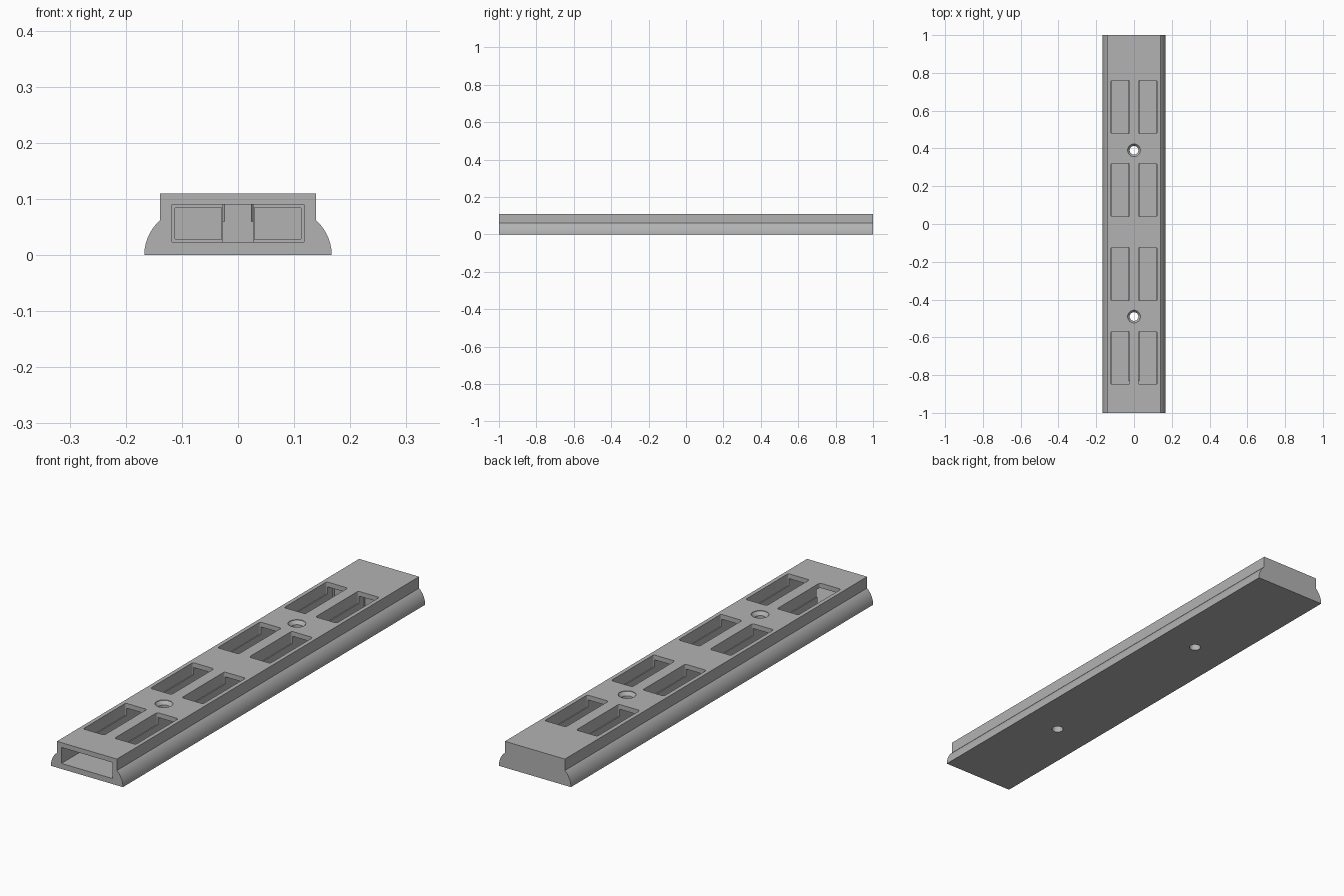
import bpy, bmesh, math
from mathutils import Vector

cube = bpy.data.objects.get("Cube")
if cube:
    bpy.data.objects.remove(cube, do_unlink=True)

grey = bpy.data.materials.new("plain grey")
grey.use_nodes = True
COLOUR = (0.45, 0.45, 0.45, 1)
grey.diffuse_color = COLOUR
grey.node_tree.nodes["Principled BSDF"].inputs["Base Color"].default_value = COLOUR


def finish(name, bm):
    bmesh.ops.recalc_face_normals(bm, faces=bm.faces[:])
    mesh = bpy.data.meshes.new(name)
    bm.to_mesh(mesh)
    bm.free()
    mesh.materials.append(grey)
    obj = bpy.data.objects.new(name, mesh)
    bpy.context.collection.objects.link(obj)
    return obj


def prism(name, outline, axis, lo, hi):
    """Extrude a closed 2D outline along y (outline in xz) or z (outline in xy)."""
    bm = bmesh.new()
    if axis == "y":
        points = [Vector((a, lo, b)) for a, b in outline]
        travel = Vector((0, hi - lo, 0))
    else:
        points = [Vector((a, b, lo)) for a, b in outline]
        travel = Vector((0, 0, hi - lo))
    face = bm.faces.new([bm.verts.new(p) for p in points])
    result = bmesh.ops.extrude_face_region(bm, geom=[face])
    moved = [v for v in result["geom"] if isinstance(v, bmesh.types.BMVert)]
    bmesh.ops.translate(bm, verts=moved, vec=travel)
    return finish(name, bm)


def rounded_rect(cx, cy, w, h, r, steps=4):
    pts = []
    for quarter, (sx, sy) in enumerate([(1, 1), (-1, 1), (-1, -1), (1, -1)]):
        for i in range(steps + 1):
            t = math.pi / 2 * (quarter + i / steps)
            pts.append((cx + sx * (w / 2 - r) + r * math.cos(t),
                        cy + sy * (h / 2 - r) + r * math.sin(t)))
    return pts


def lathe(name, profile, y, sides=32):
    """Revolve (radius, z) rings about a vertical axis, with capped ends."""
    bm = bmesh.new()
    rings = [[bm.verts.new((r * math.cos(2 * math.pi * i / sides),
                            y + r * math.sin(2 * math.pi * i / sides), z))
              for i in range(sides)] for r, z in profile]
    for a, b in zip(rings, rings[1:]):
        for i in range(sides):
            j = (i + 1) % sides
            bm.faces.new((a[i], a[j], b[j], b[i]))
    bm.faces.new(rings[0])
    bm.faces.new(rings[-1])
    return finish(name, bm)


# Rail body: flat top block flaring into rounded skirts
HEIGHT, TOP_X, SKIRT_Z, R = 0.11, 0.139, 0.062, 0.0826
BASE_X = 0.167
sweep = math.asin(SKIRT_Z / R)
half = [(BASE_X - R + R * math.cos(sweep * i / 12), R * math.sin(sweep * i / 12))
        for i in range(13)] + [(TOP_X, HEIGHT)]
body = prism("rail_body", half + [(-x, z) for x, z in reversed(half)], "y", -1, 1)

# Cavity open at the front, split by a central rib
WIDE, RIB, FRONT, BACK = 0.118, 0.028, -0.83, 0.795
u_shape = [(-WIDE, -1.05), (WIDE, -1.05), (WIDE, BACK), (RIB, BACK),
           (RIB, FRONT), (-RIB, FRONT), (-RIB, BACK), (-WIDE, BACK)]
cutters = [prism("cavity_cutter", u_shape, "z", 0.023, 0.09)]

for side in (-1, 1):
    # Slightly narrower pocket at the closed end of each channel
    cutters.append(prism("pocket_cutter",
                         rounded_rect(side * 0.0705, 0.0565, 0.083, 0.057, 0.001, 1),
                         "y", 0.77, 0.80))
    # Windows through the top
    for y in (0.62, 0.18, -0.265, -0.71):
        cutters.append(prism("window_cutter",
                             rounded_rect(side * 0.073, y, 0.098, 0.282, 0.008),
                             "z", 0.06, 0.15))

# Countersunk screw holes through the rib
for y in (0.39, -0.49):
    cutters.append(lathe("screw_hole_cutter",
                         [(0.023, -0.05), (0.023, 0.094), (0.034, 0.108), (0.034, 0.15)], y))

for cutter in cutters:
    cutter.hide_render = True
    cut = body.modifiers.new(cutter.name, "BOOLEAN")
    cut.operation = "DIFFERENCE"
    cut.solver = "EXACT"
    cut.object = cutter

# Bake the cuts and drop the cutters
bpy.context.view_layer.update()
baked = bpy.data.meshes.new_from_object(
    body.evaluated_get(bpy.context.evaluated_depsgraph_get()))
body.modifiers.clear()
body.data = baked
for cutter in cutters:
    bpy.data.objects.remove(cutter, do_unlink=True)

bpy.ops.object.select_all(action="DESELECT")
body.select_set(True)
bpy.context.view_layer.objects.active = body
bpy.ops.object.shade_smooth_by_angle(angle=math.radians(25))
